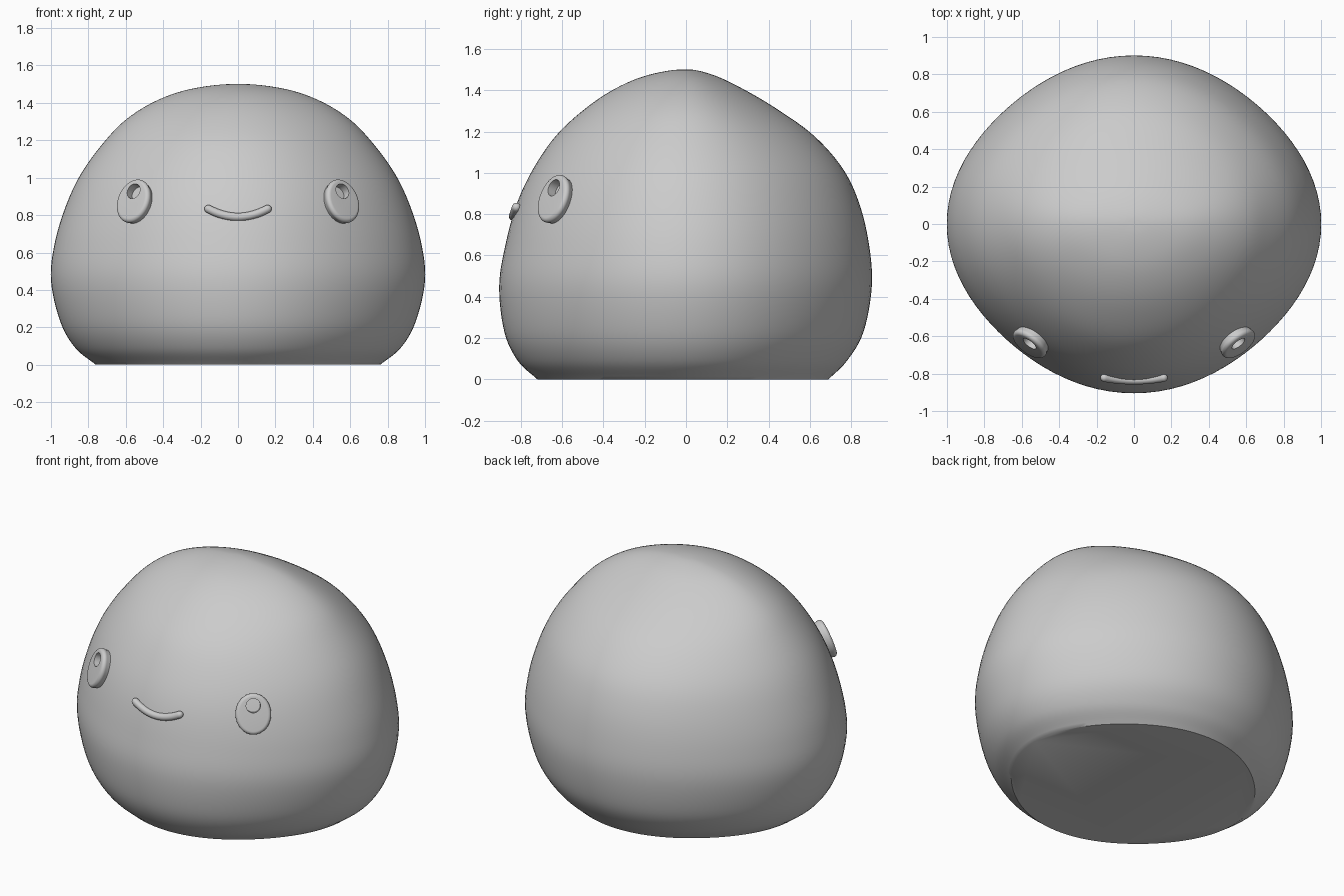
import bpy, bmesh, math
from mathutils import Matrix, Vector

if "Cube" in bpy.data.objects:
    bpy.data.objects.remove(bpy.data.objects["Cube"], do_unlink=True)

grey = bpy.data.materials.new("soft grey")
grey.use_nodes = True
grey.diffuse_color = (0.6, 0.6, 0.6, 1)
grey.node_tree.nodes["Principled BSDF"].inputs["Base Color"].default_value = (0.6, 0.6, 0.6, 1)


def loft(name, rings, matrix=Matrix()):
    """Skin closed rings of points, capping both ends."""
    bm = bmesh.new()
    loops = [[bm.verts.new(matrix @ Vector(p)) for p in ring] for ring in rings]
    n = len(loops[0])
    for a, b in zip(loops, loops[1:]):
        for i in range(n):
            j = (i + 1) % n
            bm.faces.new((a[i], a[j], b[j], b[i]))
    bm.faces.new(loops[0][::-1])
    bm.faces.new(loops[-1])
    bmesh.ops.recalc_face_normals(bm, faces=bm.faces)
    mesh = bpy.data.meshes.new(name)
    bm.to_mesh(mesh)
    bm.free()
    mesh.materials.append(grey)
    obj = bpy.data.objects.new(name, mesh)
    bpy.context.collection.objects.link(obj)
    bpy.ops.object.select_all(action='DESELECT')
    obj.select_set(True)
    bpy.context.view_layer.objects.active = obj
    bpy.ops.object.shade_smooth_by_angle(angle=math.radians(40))
    return obj


# Body profile: height, half width, front depth, back depth
PROFILE = [Vector(r) for r in (
    (0, .76, .72, .69), (.09, .87, .815, .78), (.23, .95, .88, .86),
    (.45, 1, .905, .9), (.65, .98, .875, .887), (.85, .92, .82, .84),
    (1.02, .84, .74, .76), (1.18, .725, .63, .62), (1.31, .6, .49, .44),
    (1.41, .44, .34, .27), (1.475, .25, .18, .13), (1.502, 0, 0, 0))]


def spline(rows, steps):
    """Smooth curve through the rows, with a rounded crown."""
    crown = rows[-2] * -1
    crown[0] = rows[-2][0]
    pts = [rows[0] * 2 - rows[1]] + rows + [crown]
    for k in range(1, len(pts) - 2):
        a, b, c, d = pts[k - 1:k + 3]
        for s in range(steps):
            t = s / steps
            yield b + t / 2 * ((c - a) + t * ((2 * a - 5 * b + 4 * c - d)
                                              + t * (3 * b - a - 3 * c + d)))


def body_ring(row, sides=96):
    z, half, front, back = row
    for i in range(sides):
        t = 2 * math.pi * i / sides
        k = 1 - .035 * math.sin(2 * t) ** 2
        yield (half * k * math.cos(t), (back if t < math.pi else front) * k * math.sin(t), z)


loft("body", [list(body_ring(r)) for r in spline(PROFILE, 6)])


# Eyes: rounded oval discs with a round recess near the top
def oval(width, height, depth, lift=0, sides=48):
    return [(width * math.cos(2 * math.pi * i / sides),
             lift + height * math.sin(2 * math.pi * i / sides), depth) for i in range(sides)]


for side, label in ((1, "left"), (-1, "right")):
    normal = Vector((side * .58, -.75, .34)).normalized()
    across = Vector((0, 0, 1)).cross(normal).normalized()
    up = normal.cross(across)
    place = Matrix((across, up, normal)).transposed().to_4x4()
    place.translation = (side * .55, -.63, .87)
    rings = [oval(.09, .11, -.05)]
    for a in range(-2, 7):
        t = math.radians(a * 15)
        rings.append(oval(.085 + .02 * math.cos(t), .102 + .02 * math.cos(t), .012 + .02 * math.sin(t)))
    rings += [oval(.042, .042, .032, .05), oval(.042, .042, -.02, .05)]
    loft(label + "_eye", rings, place)

# Smile: a tube with rounded ends
arc = []
R = .022
SPAN = .158
for i in range(-16, 17):
    u = i / 16
    centre = Vector((SPAN * u, -.836 + .014 * u * u, .79 + .043 * u * u))
    tangent = Vector((SPAN, .028 * u, .086 * u)).normalized()
    arc.append((centre, tangent, R))
caps = [math.radians(a) for a in (20, 40, 60, 80)]
(c0, t0, _), (c1, t1, _) = arc[0], arc[-1]
arc = ([(c0 - t0 * R * math.sin(a), t0, R * math.cos(a)) for a in caps[::-1]] + arc
       + [(c1 + t1 * R * math.sin(a), t1, R * math.cos(a)) for a in caps])
tube = []
for centre, tangent, radius in arc:
    out = Vector((0, -1, 0))
    out = (out - tangent * out.dot(tangent)).normalized()
    other = tangent.cross(out)
    tube.append([centre + radius * (out * math.cos(a) + other * math.sin(a))
                 for a in (2 * math.pi * i / 16 for i in range(16))])
loft("smile", tube)
